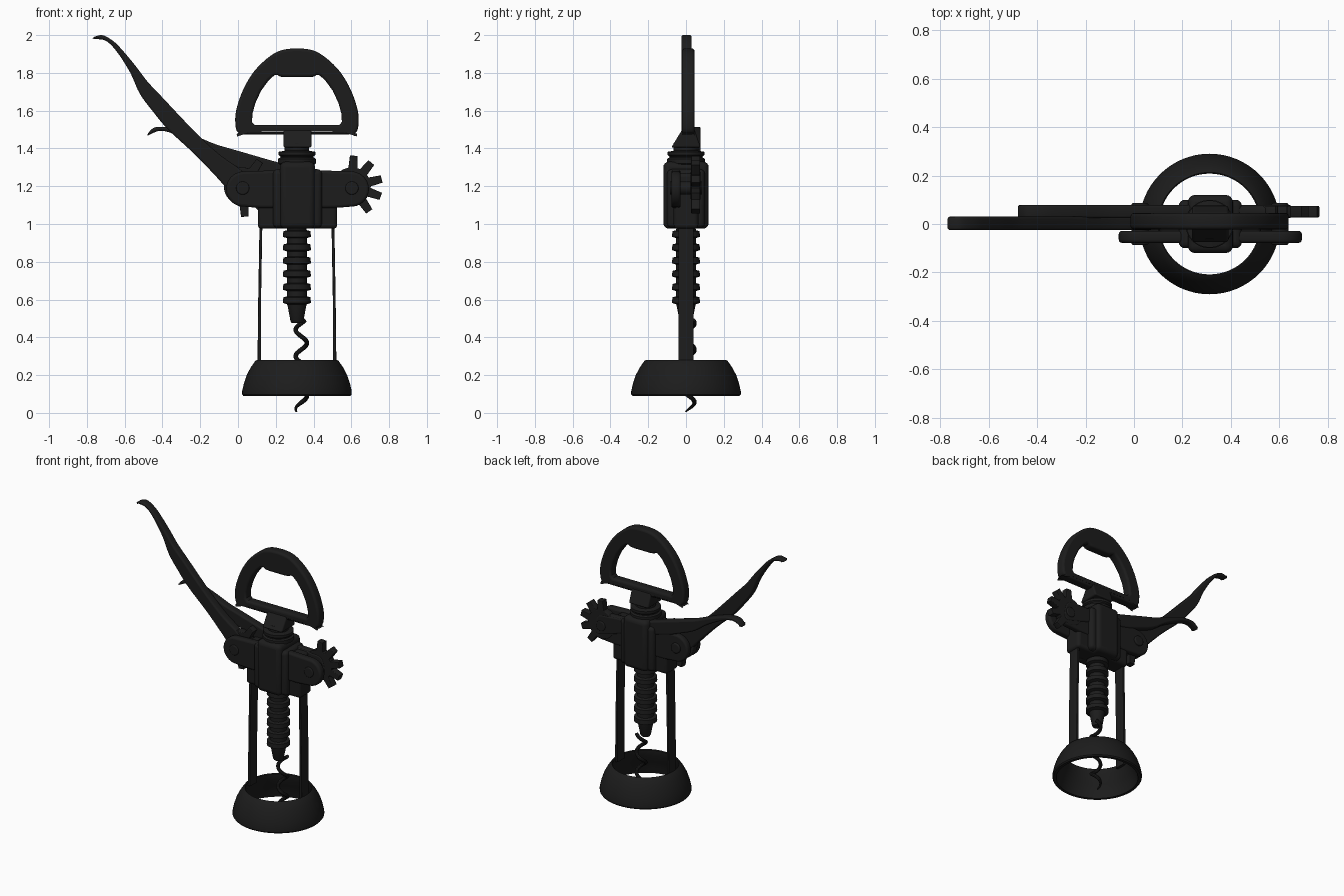
import bpy, bmesh, math
from mathutils import Vector, Matrix

if "Cube" in bpy.data.objects:
    bpy.data.objects.remove(bpy.data.objects["Cube"])

CX = 0.312                      # axis of the screw
dark = bpy.data.materials.new("dark_metal")
dark.diffuse_color = (0.012, 0.012, 0.012, 1)
dark.use_nodes = True
dark.node_tree.nodes["Principled BSDF"].inputs["Base Color"].default_value = dark.diffuse_color


def finish(name, mesh):
    o = bpy.data.objects.new(name, mesh)
    bpy.context.collection.objects.link(o)
    mesh.materials.clear()
    mesh.materials.append(dark)
    return o


def smooth(pts, n=5):
    """Closed Catmull-Rom outline through the points."""
    out, m = [], len(pts)
    for i in range(m):
        a, b, c, d = (Vector(pts[(i + k) % m]) for k in (-1, 0, 1, 2))
        for j in range(n):
            t = j / n
            out.append(0.5 * (2 * b + (c - a) * t + (2 * a - 5 * b + 4 * c - d) * t * t
                              + (3 * b - a - 3 * c + d) * t ** 3))
    return out


def curve_mesh(name, cu):
    tmp = bpy.data.objects.new(name + "_tmp", cu)
    bpy.context.collection.objects.link(tmp)
    bpy.context.view_layer.update()
    dg = bpy.context.evaluated_depsgraph_get()
    me = bpy.data.meshes.new_from_object(tmp.evaluated_get(dg))
    bpy.data.objects.remove(tmp)
    return me


def plate(name, loops, y0, y1, bevel=0.008):
    """Outline(s) in x,z (extra loops are holes), extruded along y."""
    cu = bpy.data.curves.new(name, 'CURVE')
    cu.dimensions, cu.fill_mode = '2D', 'BOTH'
    for lp in loops:
        s = cu.splines.new('POLY')
        s.points.add(len(lp) - 1)
        for p, q in zip(s.points, lp):
            p.co = (q[0], q[1], 0, 1)
        s.use_cyclic_u = True
    cu.extrude = (y1 - y0) / 2 - bevel
    cu.bevel_depth, cu.bevel_resolution, cu.offset = bevel, 2, -bevel
    me = curve_mesh(name, cu)
    me.transform(Matrix.Translation((0, (y0 + y1) / 2, 0)) @ Matrix.Rotation(math.pi / 2, 4, 'X'))
    return finish(name, me)


def lathe(name, prof, closed=False, segs=64):
    bm = bmesh.new()
    rings = [[bm.verts.new((CX + r * math.cos(2 * math.pi * k / segs),
                            r * math.sin(2 * math.pi * k / segs), z)) for k in range(segs)]
             for r, z in prof]
    for a, b in list(zip(rings, rings[1:])) + ([(rings[-1], rings[0])] if closed else []):
        for k in range(segs):
            l = (k + 1) % segs
            bm.faces.new((a[k], a[l], b[l], b[k]))
    if not closed:
        bm.faces.new(rings[0])
        bm.faces.new(rings[-1])
    bmesh.ops.recalc_face_normals(bm, faces=bm.faces)
    me = bpy.data.meshes.new(name)
    bm.to_mesh(me)
    bm.free()
    return finish(name, me)


def box(name, lo, hi, bevel):
    bm = bmesh.new()
    bmesh.ops.create_cube(bm, size=1)
    for v in bm.verts:
        v.co = Vector([(lo[i] + hi[i]) / 2 + v.co[i] * (hi[i] - lo[i]) for i in range(3)])
    me = bpy.data.meshes.new(name)
    bm.to_mesh(me)
    bm.free()
    o = finish(name, me)
    m = o.modifiers.new("bevel", 'BEVEL')
    m.width, m.segments = bevel, 4
    return o


def arc(cx, cz, r, a0, a1, n):
    return [(cx + r * math.cos(math.radians(a0 + (a1 - a0) * i / n)),
             cz + r * math.sin(math.radians(a0 + (a1 - a0) * i / n))) for i in range(n + 1)]


# flared base ring
lathe("base_ring", [(0.213, 0.28), (0.22, 0.276), (0.245, 0.24), (0.266, 0.20), (0.281, 0.155),
                    (0.29, 0.115), (0.29, 0.098), (0.284, 0.09), (0.265, 0.09), (0.255, 0.13),
                    (0.24, 0.18), (0.212, 0.235), (0.208, 0.275)], closed=True)

# two uprights
for side, nm in ((-1, "left"), (1, "right")):
    plate(nm + "_upright", [[(CX + side * x, z) for x, z in
          ((0.19, 0.25), (0.209, 0.25), (0.205, 0.6), (0.198, 1.0), (0.183, 1.0), (0.19, 0.6))]],
          -0.04, 0.04, 0.003)

# body: lower block, central tube and the two side plates carrying the gears
box("body_block", (0.105, -0.065, 0.975), (0.525, 0.065, 1.27), 0.02)
box("body_tube", (0.222, -0.12, 0.975), (0.408, 0.12, 1.33), 0.03)
box("body_shoulder", (0.185, -0.10, 0.98), (0.445, 0.10, 1.29), 0.025)
housing = arc(0.03, 1.185, 0.093, 90, 270, 20) + [(0.12, 1.085), (0.51, 1.085)] \
    + arc(0.60, 1.185, 0.093, -90, 90, 20) + [(0.41, 1.285), (0.22, 1.285)]
plate("front_housing", [housing], -0.078, -0.028, 0.014)
plate("back_housing", [housing], 0.03, 0.073, 0.012)

# collar and neck under the handle
lathe("collar", [(0.07, 1.30), (0.10, 1.32), (0.10, 1.345), (0.088, 1.352), (0.088, 1.358),
                 (0.097, 1.365), (0.097, 1.382), (0.065, 1.388), (0.065, 1.43)])
neck = box("neck", (0.24, -0.078, 1.405), (0.39, 0.078, 1.50), 0.01)
for v in neck.data.vertices:
    if v.co.z > 1.45:
        v.co.y = -0.02 if v.co.y < 0 else 0.045

# D-shaped handle with bottle opener opening
def mirrored(half):
    return half + [(-x, z) for x, z in reversed(half)]

outer = smooth(mirrored([(-0.27, 1.475), (-0.31, 1.483), (-0.325, 1.52), (-0.322, 1.60), (-0.285, 1.71),
                         (-0.225, 1.81), (-0.14, 1.89), (-0.06, 1.925)]))
inner = mirrored([(-0.225, 1.525), (-0.238, 1.54), (-0.235, 1.585), (-0.22, 1.64), (-0.19, 1.705),
                  (-0.15, 1.76), (-0.12, 1.787), (-0.105, 1.79), (-0.09, 1.78), (-0.06, 1.777)])
plate("handle", [[(CX + x, z) for x, z in lp] for lp in (outer, inner)], -0.022, 0.045, 0.014)

# rack shaft with rings, tapering to the screw
prof = [(0.05, 1.0)]
for i in range(6):
    z = 0.945 - 0.07 * i
    prof += [(0.052, z + 0.022), (0.072, z + 0.017), (0.074, z - 0.013), (0.052, z - 0.02)]
prof += [(0.048, 0.56), (0.034, 0.485), (0.028, 0.475)]
lathe("rack_shaft", prof, segs=40)

# spiral screw
cu = bpy.data.curves.new("screw", 'CURVE')
cu.dimensions, cu.bevel_depth, cu.bevel_resolution, cu.use_fill_caps = '3D', 0.012, 3, True
s = cu.splines.new('POLY')
N = 110
s.points.add(N - 1)
for i, p in enumerate(s.points):
    z = 0.49 - 0.483 * i / (N - 1)
    a = 2 * math.pi * (z - 0.37) / 0.14
    p.co = (0.335 + 0.03 * math.cos(a), 0.015 - 0.03 * math.sin(a), z, 1)
    p.radius = min(1, 0.3 + z * 12)
finish("screw", curve_mesh("screw", cu))

# levers: one outline relative to its pivot; the right one is swung over to the left
LEVER = smooth([(-0.795, 0.782), (-0.745, 0.80), (-0.685, 0.768), (-0.635, 0.718), (-0.57, 0.64),
                (-0.505, 0.555), (-0.43, 0.475), (-0.25, 0.285), (-0.125, 0.17), (-0.02, 0.095),
                (0.05, 0.03), (0.0, -0.08), (-0.085, -0.01), (-0.135, 0.045), (-0.25, 0.165),
                (-0.395, 0.30), (-0.475, 0.395), (-0.545, 0.49), (-0.595, 0.60), (-0.665, 0.71),
                (-0.725, 0.77)])
GEAR = []
for t in (-86, -50, -17, 20, 56):
    for d, r in ((-14, 0.10), (-7, 0.163), (7, 0.163), (14, 0.10)):
        GEAR.append((r * math.cos(math.radians(t + d)), r * math.sin(math.radians(t + d))))
GEAR += arc(0, 0, 0.10, 85, 245, 20)

for nm, px, ang, y0, y1 in (("left", 0.025, 0, -0.025, 0.03), ("right", 0.603, 30.6, 0.024, 0.078)):
    c, sn = math.cos(math.radians(ang)), math.sin(math.radians(ang))
    place = lambda pts: [(px + c * x - sn * z, 1.2 + sn * x + c * z) for x, z in pts]
    plate(nm + "_lever", [place(LEVER)], y0, y1, 0.01)
    plate(nm + "_gear", [place(GEAR)], y0 + 0.003, y1 - 0.003, 0.005)
    plate(nm + "_pivot_pin", [arc(px, 1.19, 0.035, 0, 345, 23)], -0.086, 0.086, 0.006)

# smooth shading with sharp edges kept
bpy.ops.object.select_all(action='DESELECT')
for o in bpy.context.scene.objects:
    o.select_set(True)
    bpy.context.view_layer.objects.active = o
bpy.ops.object.shade_smooth_by_angle(angle=math.radians(35))
